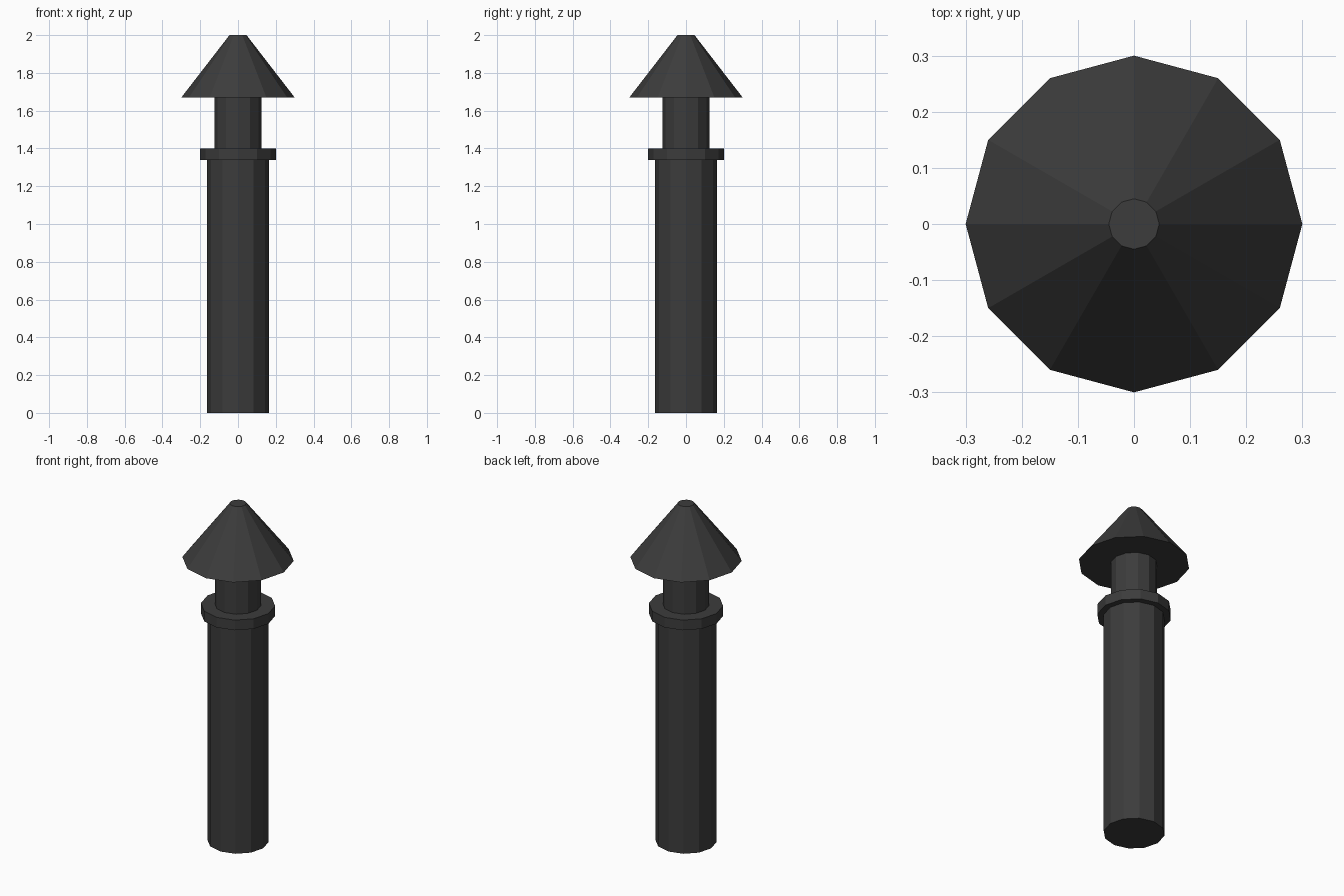
import bpy

if "Cube" in bpy.data.objects:
    bpy.data.objects.remove(bpy.data.objects["Cube"])

SIDES = 12

dark = bpy.data.materials.new("dark_metal")
dark.diffuse_color = (0.045, 0.045, 0.045, 1.0)
dark.use_nodes = True
dark.node_tree.nodes["Principled BSDF"].inputs["Base Color"].default_value = dark.diffuse_color


def section(name, z0, z1, r0, r1):
    """Flat-faced round section from z0 to z1, tapering from r0 to r1."""
    bpy.ops.mesh.primitive_cone_add(
        vertices=SIDES, radius1=r0, radius2=r1, depth=z1 - z0,
        end_fill_type='NGON', location=(0, 0, (z0 + z1) / 2))
    obj = bpy.context.object
    obj.name = name
    obj.data.materials.append(dark)
    return obj


# Main pipe standing on the ground
section("pipe", 0.0, 1.34, 0.165, 0.165)
# Flange ring around the pipe top
section("collar", 1.34, 1.40, 0.20, 0.20)
# Narrow neck below the cap
section("neck", 1.40, 1.67, 0.125, 0.125)
# Conical rain cap with a small flat tip
section("cap", 1.67, 2.0, 0.30, 0.045)
